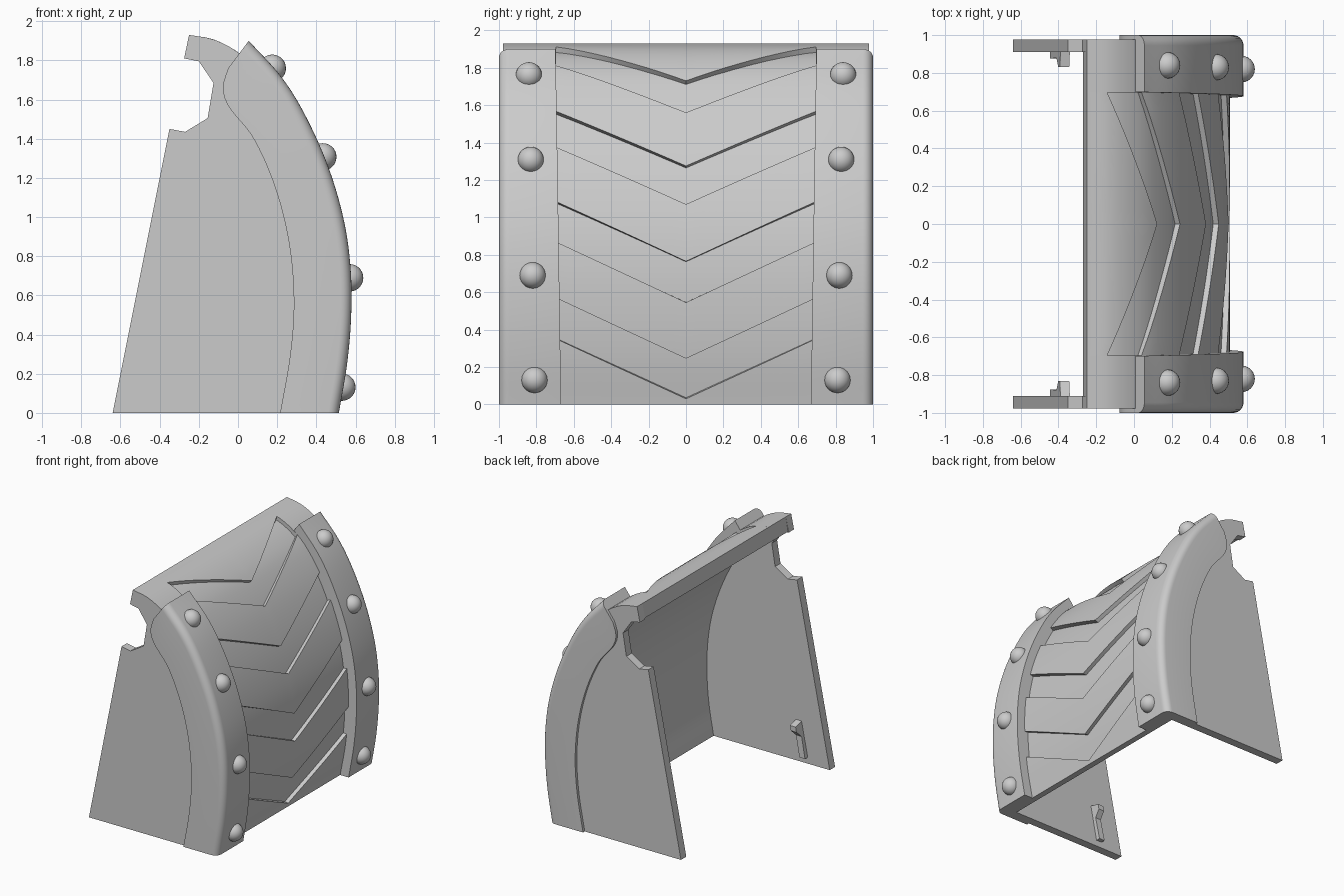
import bpy, bmesh, math
from mathutils import Vector

if "Cube" in bpy.data.objects:
    bpy.data.objects.remove(bpy.data.objects["Cube"])

W = 0.695      # half width of the grooved area
GROOVE = 0.03  # groove depth


def spline(pts, n):
    """Smooth curve through 2D points, n+1 samples evenly spaced by length."""
    p = [Vector(q) for q in pts]
    p = [2 * p[0] - p[1]] + p + [2 * p[-1] - p[-2]]
    dense = []
    for i in range(1, len(p) - 2):
        a, b, c, d = p[i - 1:i + 3]
        for k in range(20):
            t = k / 20
            dense.append(0.5 * (2 * b + (c - a) * t + (2 * a - 5 * b + 4 * c - d) * t * t
                                + (3 * b - a - 3 * c + d) * t ** 3))
    dense.append(p[-2])
    acc = [0]
    for a, b in zip(dense, dense[1:]):
        acc.append(acc[-1] + (b - a).length)
    out, j = [], 0
    for k in range(n + 1):
        s = acc[-1] * k / n
        while j < len(acc) - 2 and acc[j + 1] < s:
            j += 1
        out.append(dense[j].lerp(dense[j + 1], (s - acc[j]) / (acc[j + 1] - acc[j])))
    return out, acc[-1]


def finish(name, bm, angle=30):
    bmesh.ops.recalc_face_normals(bm, faces=bm.faces)
    me = bpy.data.meshes.new(name)
    bm.to_mesh(me)
    bm.free()
    ob = bpy.data.objects.new(name, me)
    bpy.context.collection.objects.link(ob)
    bpy.ops.object.select_all(action='DESELECT')
    ob.select_set(True)
    bpy.context.view_layer.objects.active = ob
    bpy.ops.object.shade_smooth_by_angle(angle=math.radians(angle))
    return ob


def loft(name, rings, angle=30):
    """Closed solid through a list of closed rings of 3D points."""
    bm = bmesh.new()
    vs = [[bm.verts.new(c) for c in r] for r in rings]
    m = len(rings[0])
    for a, b in zip(vs, vs[1:]):
        for i in range(m):
            j = (i + 1) % m
            bm.faces.new((a[i], a[j], b[j], b[i]))
    bm.faces.new(vs[0])
    bm.faces.new(vs[-1])
    return finish(name, bm, angle)


# Shell profile in x, z from the bottom to the top rear edge
N = 200
shell, L = spline([(.44, 0), (.484, .25), (.505, .5), (.502, .75), (.466, 1.0), (.383, 1.27),
                   (.261, 1.53), (.123, 1.73), (.005, 1.838), (-.12, 1.905), (-.25, 1.93)], N)


def surf(s, depth):
    f = min(max(s / L, 0), 1) * N
    i = min(int(f), N - 1)
    p = shell[i].lerp(shell[i + 1], f - i)
    t = (shell[min(i + 2, N)] - shell[max(i - 1, 0)]).normalized()
    n = Vector((t.y, -t.x)) if s > 1e-6 else Vector((1, 0))
    return p - n * depth


def panel(name, low, high, ys, d0, d1, rows):
    """Curved slab between two lines low(y), high(y) along the shell."""
    rings = []
    for y in ys:
        a, b = max(low(y), 0), min(high(y), L)
        ss = [a + (b - a) * k / rows for k in range(rows + 1)]
        ring = [surf(s, d0) for s in ss] + [surf(s, d1(s)) for s in reversed(ss)]
        rings.append([(q.x, y, q.y) for q in ring])
    return loft(name, rings)


def bottom(y):
    return 0


def top(y):
    return L


def shell_back(s):
    return .048 + .067 * (s / L) ** 1.6   # wall grows thicker to the top


def plate_back(s):
    return GROOVE + .008


def vee(z):
    i = next(k for k in range(N) if shell[k + 1].y >= z)
    s = L * (i + (z - shell[i].y) / (shell[i + 1].y - shell[i].y)) / N
    return lambda y: s + 0.325 * abs(y) / W


# Recessed shell and raised chevron plates
panel("shell", bottom, top, (-.95, .95), GROOVE, shell_back, 50)
cols = [W * k / 10 for k in range(-10, 11)]
bounds = [bottom] + [vee(z) for z in (.03, .245, .545, .765, 1.07, 1.275, 1.56, 1.73)] + [top]
for k in range(0, len(bounds), 2):
    panel("chevron_plate", bounds[k], bounds[k + 1], cols, 0, plate_back, 10)

# Edge band profiles: outer curve and flange inner curve
M = 48
outer, _ = spline([(.515, 0), (.557, .25), (.578, .5), (.574, .75), (.537, 1.0), (.456, 1.27),
                   (.338, 1.53), (.218, 1.72), (.055, 1.9)], M)
inner, _ = spline([(.215, 0), (.267, .3), (.285, .58), (.26, .87), (.19, 1.15), (.08, 1.4),
                   (-.045, 1.56), (-.078, 1.66), (-.05, 1.76)], M)
plate = [(-.64, 0), (-.35, 1.45), (-.27, 1.435), (-.155, 1.505), (-.125, 1.685),
         (-.2, 1.795), (-.275, 1.81)] + [tuple(p) for p in shell[::-4]]
clip = [(.92, .05), (.875, .05), (.88, .22), (.83, .27), (.83, .31), (.92, .33)]
R = .055

for side in (-1, 1):
    # Raised strip under the band
    panel("side_strip", bottom, top, (side * W, side * .95), 0, plate_back, 50)

    # Flat side plate with the notch
    loft("side_plate", [[(x, side * y, z) for x, z in plate] for y in (.91, .978)])

    # Rounded edge band wrapping onto the side
    rings = []
    for k, (p, q) in enumerate(zip(outer, inner)):
        d = (p - q).normalized()
        y0 = .668 + .03 * k / M
        sec = [(p - d * .105, y0), (p, y0)]
        for a in range(7):
            t = a / 6 * math.pi / 2
            sec.append((p - d * R * (1 - math.cos(t)), 1 - R + R * math.sin(t)))
        sec += [(q, 1.0), (q, .96), (p - d * .105, .96)]
        rings.append([(c.x, side * y, c.y) for c, y in sec])
    loft("edge_band", rings)

    # Domed rivets
    for y, z in ((.84, 1.765), (.83, 1.31), (.82, .69), (.81, .13)):
        i = min(range(1, M), key=lambda k: abs(outer[k].y - z))
        slope = (outer[i + 1].x - outer[i - 1].x) / (outer[i + 1].y - outer[i - 1].y)
        n = Vector((1, -slope)).normalized()
        x = outer[i].x + slope * (z - outer[i].y)
        bm = bmesh.new()
        bmesh.ops.create_uvsphere(bm, u_segments=24, v_segments=14, radius=.07)
        bmesh.ops.translate(bm, verts=bm.verts, vec=(x - n.x * .008, side * y, z - n.y * .008))
        finish("rivet", bm)

    # Small clip inside the side plate, leaning with its rear edge
    loft("inner_clip", [[(x + .2 * (z - .05), side * y, z) for y, z in clip]
                        for x in (-.445, -.395)])
